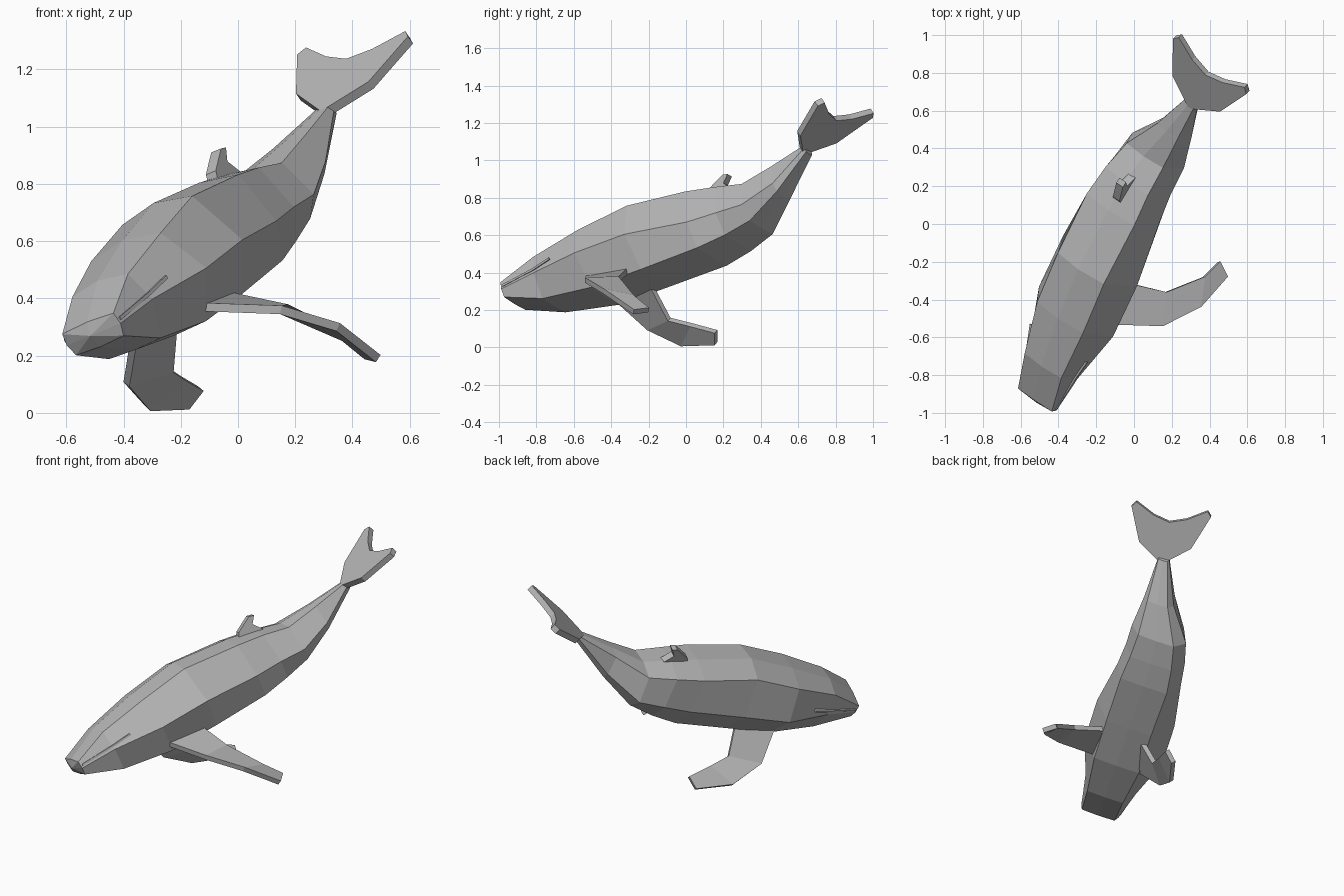
import bpy
import bmesh
from mathutils import Vector

cube = bpy.data.objects.get("Cube")
if cube:
    bpy.data.objects.remove(cube, do_unlink=True)

# Single flat skin colour
skin = bpy.data.materials.new("whale_grey")
skin.use_nodes = True
colour = (0.47, 0.47, 0.47, 1)
skin.diffuse_color = colour
skin.node_tree.nodes["Principled BSDF"].inputs["Base Color"].default_value = colour
skin.node_tree.nodes["Principled BSDF"].inputs["Roughness"].default_value = 0.8

# Axes of the rolled, climbing pose: side (to the animal's left), along (to the tail), up (to the back)
side = Vector((0.78, -0.53, 0.32)).normalized()
along = Vector((0.8, 1.6, 0.77))
along = (along - side * along.dot(side)).normalized()
up = side.cross(along)


def pose(s, f, u):
    """Place a point given across, along and above the animal."""
    return side * s + along * f + up * u


def finish(name, bm):
    bmesh.ops.recalc_face_normals(bm, faces=bm.faces[:])
    mesh = bpy.data.meshes.new(name)
    bm.to_mesh(mesh)
    bm.free()
    mesh.materials.append(skin)
    obj = bpy.data.objects.new(name, mesh)
    bpy.context.collection.objects.link(obj)
    return obj


def loft(name, rings, nose=None):
    """Skin a row of closed rings and cap both ends."""
    bm = bmesh.new()
    loops = [[bm.verts.new(p) for p in ring] for ring in rings]
    count = len(loops[0])
    for a, b in zip(loops, loops[1:]):
        for i in range(count):
            j = (i + 1) % count
            bm.faces.new((a[i], a[j], b[j], b[i]))
    if nose is None:
        bm.faces.new(loops[0])
    else:
        tip = bm.verts.new(nose)
        for i in range(count):
            bm.faces.new((loops[0][i], loops[0][(i + 1) % count], tip))
    bm.faces.new(loops[-1])
    return finish(name, bm)


def blade(name, pairs, thickness):
    """Flat fin from pairs of leading and trailing edge points."""
    bm = bmesh.new()
    rows = [[bm.verts.new(p) for p in pair] for pair in pairs]
    for a, b in zip(rows, rows[1:]):
        bm.faces.new((a[0], a[1], b[1], b[0]))
    obj = finish(name, bm)
    mod = obj.modifiers.new("thickness", "SOLIDIFY")
    mod.thickness = thickness
    mod.offset = 0
    mod.use_even_offset = True
    return obj


# Body stations: along, sideways bend, half width, back, flank, belly, shoulder ratio
stations = [
    (-0.86, 0.185, 0.12, 0.69, 0.64, 0.595, 0.95),
    (-0.64, 0.165, 0.165, 0.765, 0.63, 0.49, 0.75),
    (-0.34, 0.143, 0.25, 0.80, 0.595, 0.42, 0.62),
    (-0.03, 0.132, 0.25, 0.815, 0.573, 0.395, 0.62),
    (0.32, 0.113, 0.205, 0.745, 0.514, 0.375, 0.78),
    (0.49, 0.11, 0.19, 0.70, 0.50, 0.385, 0.75),
    (0.65, 0.12, 0.175, 0.645, 0.48, 0.405, 0.7),
    (0.85, 0.18, 0.095, 0.655, 0.53, 0.49, 0.75),
    (1.08, 0.235, 0.035, 0.67, 0.65, 0.625, 0.9),
]


def body_ring(f, bend, w, back, flank, belly, ratio):
    shoulder = back - 0.07 * (back - belly)
    half = [(w * ratio, shoulder), (w, flank), (w * ratio * 0.93, belly)]
    section = [(0, back)] + half + [(0, belly - 0.005)]
    section += [(-s, u) for s, u in reversed(half)]
    return [pose(bend + s, f, u) for s, u in section]


loft("body", [body_ring(*st) for st in stations], pose(0.185, -0.885, 0.645))

# Lips: thin ledge along each side of the mouth
lip_path = [(-0.85, 0.184, 0.125, 0.655), (-0.64, 0.165, 0.165, 0.652), (-0.52, 0.157, 0.193, 0.658)]
for name, sign in (("lip_left", 1), ("lip_right", -1)):
    blade(name, [(pose(c + sign * s, f, u), pose(c + sign * (s - 0.04), f, u))
                 for f, c, s, u in lip_path], 0.012)

# Flippers: leading and trailing points from root to tip
left_flipper = [
    ((-0.13, -0.53, 0.37), (-0.04, -0.31, 0.41)),
    ((0.15, -0.54, 0.36), (0.17, -0.36, 0.365)),
    ((0.35, -0.44, 0.30), (0.37, -0.28, 0.265)),
    ((0.49, -0.28, 0.19), (0.45, -0.20, 0.20)),
]
right_flipper = [
    ((-0.36, -0.40, 0.28), (-0.22, -0.19, 0.34)),
    ((-0.39, -0.20, 0.10), (-0.235, -0.09, 0.15)),
    ((-0.315, -0.02, 0.015), (-0.19, 0.03, 0.12)),
    ((-0.18, 0.16, 0.02), (-0.13, 0.16, 0.085)),
]
for name, points in (("flipper_left", left_flipper), ("flipper_right", right_flipper)):
    blade(name, [(Vector(a), Vector(b)) for a, b in points], 0.03)


# Tail flukes: swept blades rising behind the tail stock, slightly twisted
def fluke_point(s, f):
    reach = f - 1.05
    return pose(0.24 + 0.13 * reach + s, f - 0.13 * s, 0.65 + 0.33 * reach - 0.16 * s)


half_fluke = [((0.24, 1.36), (0.215, 1.39)), ((0.157, 1.155), (0.1, 1.325))]
outline = half_fluke + [((0, 1.04), (0, 1.295))]
outline += [((-a[0], a[1]), (-b[0], b[1])) for a, b in reversed(half_fluke)]
blade("tail_flukes", [(fluke_point(*a), fluke_point(*b)) for a, b in outline], 0.035)

# Dorsal fin: hooked profile extruded across the back
hook = [(0.37, 0.69), (0.40, 0.745), (0.45, 0.768), (0.50, 0.79),
        (0.53, 0.78), (0.495, 0.74), (0.55, 0.66)]
loft("dorsal_fin", [[pose(0.125 + s, f, u) for f, u in hook] for s in (-0.022, 0.022)])
